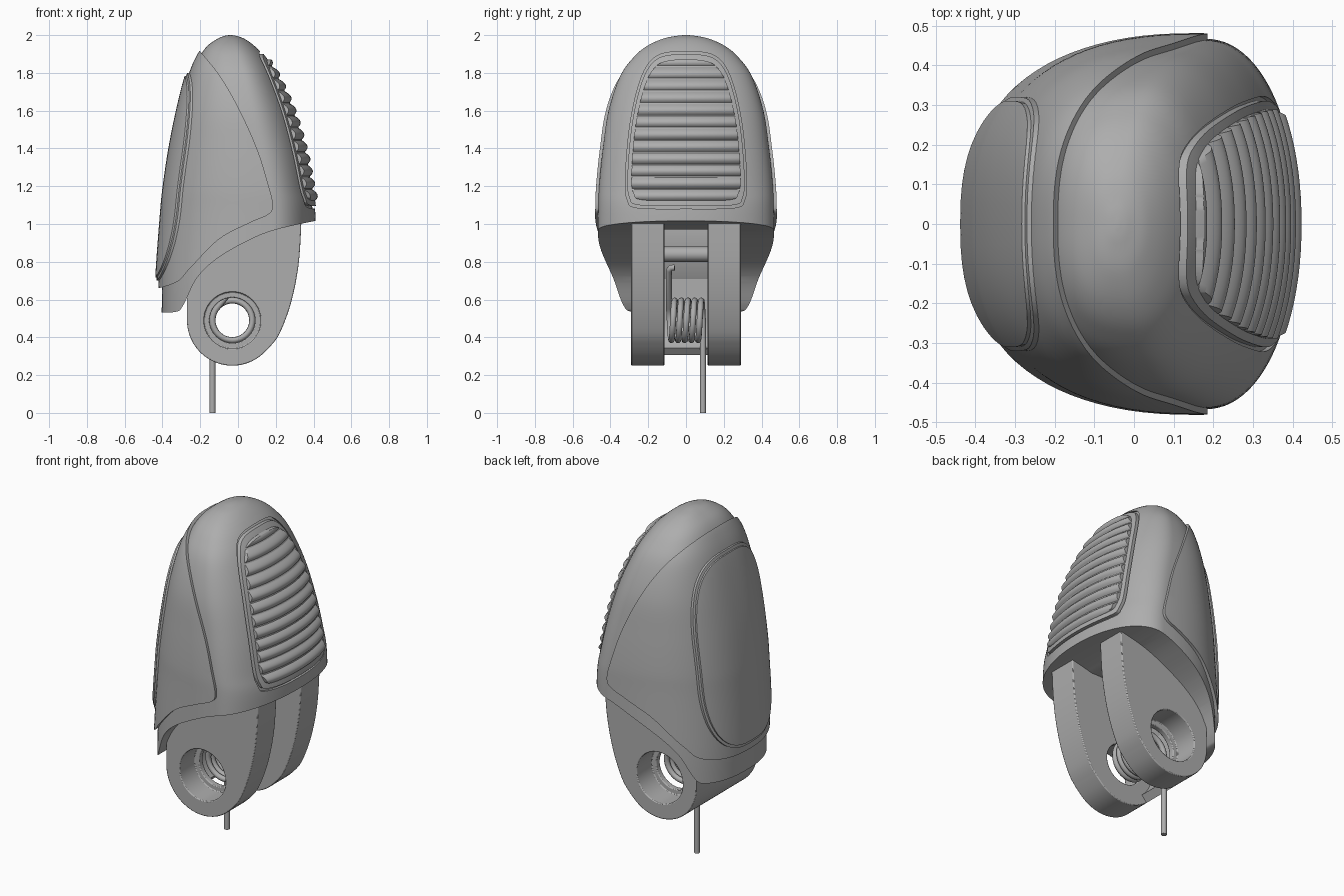
import bpy
import bmesh
from math import sin, cos, pi, radians

if "Cube" in bpy.data.objects:
    bpy.data.objects.remove(bpy.data.objects["Cube"], do_unlink=True)

grey = bpy.data.materials.new("plain grey")
grey.use_nodes = True
grey.diffuse_color = (0.42, 0.42, 0.42, 1)
grey.node_tree.nodes["Principled BSDF"].inputs["Base Color"].default_value = (0.42, 0.42, 0.42, 1)


def spline(pts, steps, closed=False):
    """Catmull-Rom curve through points of any dimension."""
    n, out = len(pts), []
    for i in range(n if closed else n - 1):
        if closed:
            a, b, c, d = (pts[(i + k) % n] for k in (-1, 0, 1, 2))
        else:
            a, b, c, d = (pts[min(max(i + k, 0), n - 1)] for k in (-1, 0, 1, 2))
        for s in range(steps):
            t = s / steps
            out.append(tuple(
                0.5 * (2 * q + (r - p) * t + (2 * p - 5 * q + 4 * r - u) * t * t
                       + (3 * q - p - 3 * r + u) * t ** 3)
                for p, q, r, u in zip(a, b, c, d)))
    if not closed:
        out.append(tuple(pts[-1]))
    return out


def make(name, bm):
    bmesh.ops.recalc_face_normals(bm, faces=bm.faces[:])
    mesh = bpy.data.meshes.new(name)
    bm.to_mesh(mesh)
    bm.free()
    mesh.materials.append(grey)
    obj = bpy.data.objects.new(name, mesh)
    bpy.context.collection.objects.link(obj)
    return obj


def activate(obj):
    bpy.ops.object.select_all(action="DESELECT")
    obj.select_set(True)
    bpy.context.view_layer.objects.active = obj


def prism(name, pts, axis, lo, hi):
    """Extrude an (x, z) outline along y, or a (y, z) outline along x."""
    bm = bmesh.new()
    rings = []
    for e in (lo, hi):
        rings.append([bm.verts.new((p, e, q) if axis == "y" else (e, p, q)) for p, q in pts])
    n = len(pts)
    bm.faces.new(rings[0])
    bm.faces.new(rings[1])
    for i in range(n):
        j = (i + 1) % n
        bm.faces.new((rings[0][i], rings[0][j], rings[1][j], rings[1][i]))
    return make(name, bm)


def boolean(obj, cutter, operation):
    mod = obj.modifiers.new("cut", "BOOLEAN")
    mod.object, mod.operation, mod.solver = cutter, operation, "EXACT"
    activate(obj)
    bpy.ops.object.modifier_apply(modifier=mod.name)
    bpy.data.objects.remove(cutter, do_unlink=True)


def smooth(obj, angle=35):
    activate(obj)
    bpy.ops.object.shade_smooth_by_angle(angle=radians(angle))


# Shell rows: height, back x, front x, widest x, half width
ROWS = [
    (0.40, -0.405, 0.41, 0.18, 0.47), (0.70, -0.40, 0.41, 0.18, 0.47),
    (1.05, -0.375, 0.41, 0.18, 0.465), (1.20, -0.36, 0.385, 0.16, 0.46),
    (1.40, -0.33, 0.345, 0.12, 0.44), (1.60, -0.29, 0.285, 0.07, 0.41),
    (1.78, -0.245, 0.205, 0.03, 0.35), (1.88, -0.205, 0.145, 0.0, 0.28),
    (1.94, -0.165, 0.09, -0.02, 0.21), (1.98, -0.11, 0.035, -0.035, 0.125),
    (1.996, -0.07, -0.01, -0.04, 0.05), (2.0, -0.045, -0.035, -0.04, 0.01),
]


def shell(name, offset=lambda z: 0, steps=6, sides=96):
    """Loft of the shell, grown outward by offset(z)."""
    bm = bmesh.new()
    rings = []
    for z, back, front, mid, half in spline(ROWS, steps):
        d, ring = offset(z), []
        for k in range(sides):
            a = 2 * pi * k / sides
            c, s = cos(a), sin(a)
            reach, power = (front + d - mid, 2 / 2.1) if c > 0 else (mid - back + d, 2 / 2.5)
            x = mid + (1 if c > 0 else -1) * reach * abs(c) ** power
            y = (1 if s > 0 else -1) * (half + d * 0.8) * abs(s) ** power
            ring.append(bm.verts.new((x, y, z)))
        rings.append(ring)
    for r0, r1 in zip(rings, rings[1:]):
        for k in range(sides):
            j = (k + 1) % sides
            bm.faces.new((r0[k], r0[j], r1[j], r1[k]))
    bm.faces.new(rings[0])
    bm.faces.new(rings[-1])
    return make(name, bm)


def grown(d):
    return lambda z: d


def scaled(pts, f, centre):
    return [(p * f, centre + (q - centre) * f) for p, q in pts]


def circle(r, n=64):
    return [(-0.03 + r * cos(2 * pi * k / n), 0.49 + r * sin(2 * pi * k / n)) for k in range(n)]


def arc(r, start, end, n):
    return [(-0.03 + r * cos(radians(start + (end - start) * k / n)),
             0.49 + r * sin(radians(start + (end - start) * k / n))) for k in range(n + 1)]


# Body shell with its sweeping lower edge
lower = spline([(-0.45, 0.53), (-0.33, 0.535), (-0.29, 0.57), (-0.22, 0.71), (-0.12, 0.81),
                (0.03, 0.90), (0.2, 0.97), (0.5, 1.035)], 8)
body = shell("body_shell")
boolean(body, prism("cutter", lower + [(0.6, 2.2), (-0.6, 2.2), (-0.6, 0.53)], "y", -1, 1), "INTERSECT")
slot = [(-0.22, 0.45), (0.28, 0.45), (0.28, 0.97), (-0.22, 0.97)]
boolean(body, prism("cutter", slot, "y", -0.116, 0.116), "DIFFERENCE")

# Groove around the thumb pad
half_pad = [(0.13, 1.885), (0.2, 1.825), (0.25, 1.7), (0.29, 1.5), (0.31, 1.25),
            (0.3, 1.14), (0.25, 1.1)]
pad_outline = spline([(0, 1.9)] + half_pad + [(0, 1.095)] + [(-y, z) for y, z in reversed(half_pad)],
                     8, True)
groove = prism("cutter", scaled(pad_outline, 1.035, 1.5), "x", 0.03, 1)
boolean(groove, shell("cutter", grown(-0.014)), "DIFFERENCE")
boolean(body, groove, "DIFFERENCE")
smooth(body)

# Thumb pad and its ridges
pad = shell("thumb_pad", grown(0.006))
boolean(pad, prism("cutter", pad_outline, "x", 0.03, 1), "INTERSECT")
smooth(pad)
ridges = shell("thumb_pad_ridges", lambda z: 0.026 * abs(sin(pi * (z - 1.12) / 0.065)) ** 0.8, steps=36)
boolean(ridges, prism("cutter", scaled(pad_outline, 0.93, 1.5), "x", 0.03, 1), "INTERSECT")
smooth(ridges, 50)

# Wrap-around cover on the sides and back
edge = spline([(-0.21, 1.925), (-0.1, 1.79), (0.0, 1.62), (0.1, 1.4), (0.16, 1.21), (0.185, 1.1),
               (0.16, 1.05), (0.06, 1.005), (-0.1, 0.92), (-0.25, 0.77), (-0.33, 0.69), (-0.5, 0.64)], 8)
cover = shell("wrap_cover", grown(0.02))
boolean(cover, prism("cutter", edge + [(-0.6, 0.64), (-0.6, 1.925)], "y", -1, 1), "INTERSECT")
boolean(cover, shell("cutter", grown(-0.02)), "DIFFERENCE")
smooth(cover)

# Raised oval panel on the back
oval = []
for k in range(72):
    c, s = cos(2 * pi * k / 72), sin(2 * pi * k / 72)
    oval.append((0.32 * (1 if c > 0 else -1) * abs(c) ** 0.65,
                 1.25 + 0.55 * (1 if s > 0 else -1) * abs(s) ** 0.65))
for name, size, height in (("back_panel_rim", 1.0, 0.031), ("back_panel", 0.97, 0.039)):
    panel = shell(name, grown(height))
    boolean(panel, prism("cutter", scaled(oval, size, 1.25), "x", -1, -0.1), "INTERSECT")
    boolean(panel, shell("cutter", grown(0.0)), "DIFFERENCE")
    smooth(panel)

# Two hinge arms with stepped holes
arm_outline = arc(0.24, 180, 315, 28) + spline(
    [(0.165, 0.345), (0.22, 0.42), (0.28, 0.58), (0.32, 0.78), (0.335, 1.0), (0.335, 1.1)], 5)
arm_outline += [(0.1, 1.1), (-0.27, 0.75)]
for side, name in ((-1, "front_arm"), (1, "rear_arm")):
    arm = prism(name, arm_outline, "y", side * 0.115, side * 0.29)
    boolean(arm, prism("cutter", circle(0.15), "y", side * 0.15, side * 0.4), "DIFFERENCE")
    boolean(arm, prism("cutter", circle(0.12), "y", 0, side * 0.4), "DIFFERENCE")
    bevel = arm.modifiers.new("soft edges", "BEVEL")
    bevel.width, bevel.segments, bevel.angle_limit = 0.005, 2, radians(50)
    bevel.limit_method = "ANGLE"
    smooth(arm)

# Back web joining the arms, and cross bar in the slot
web = [(-0.27, 0.75)] + arc(0.24, 180, 230, 12) + arc(0.19, 230, 180, 12) + [(-0.22, 0.75)]
smooth(prism("arm_web", web, "y", -0.12, 0.12))
bar = [(0.05 + 0.04 * cos(2 * pi * k / 32), 0.84 + 0.04 * sin(2 * pi * k / 32)) for k in range(32)]
smooth(prism("cross_bar", bar, "y", -0.12, 0.12))

# Torsion spring with two legs
path = [(-0.135, 0.09, 0.0), (-0.135, 0.09, 0.45)]
turns = 200
for k in range(turns + 1):
    f = k / turns
    a = radians(180 - f * (5 * 360 + 40))
    path.append((-0.03 + 0.105 * cos(a), 0.09 - 0.18 * f, 0.49 + 0.105 * sin(a)))
path += [(0.05, -0.09, 0.755), (0.06, -0.08, 0.768), (0.062, -0.06, 0.77)]
curve = bpy.data.curves.new("spring", "CURVE")
curve.dimensions = "3D"
curve.bevel_depth, curve.bevel_resolution, curve.use_fill_caps = 0.016, 3, True
line = curve.splines.new("POLY")
line.points.add(len(path) - 1)
for point, co in zip(line.points, path):
    point.co = (*co, 1)
curve.materials.append(grey)
spring = bpy.data.objects.new("spring", curve)
bpy.context.collection.objects.link(spring)
activate(spring)
bpy.ops.object.convert(target="MESH")
smooth(bpy.context.view_layer.objects.active, 50)
